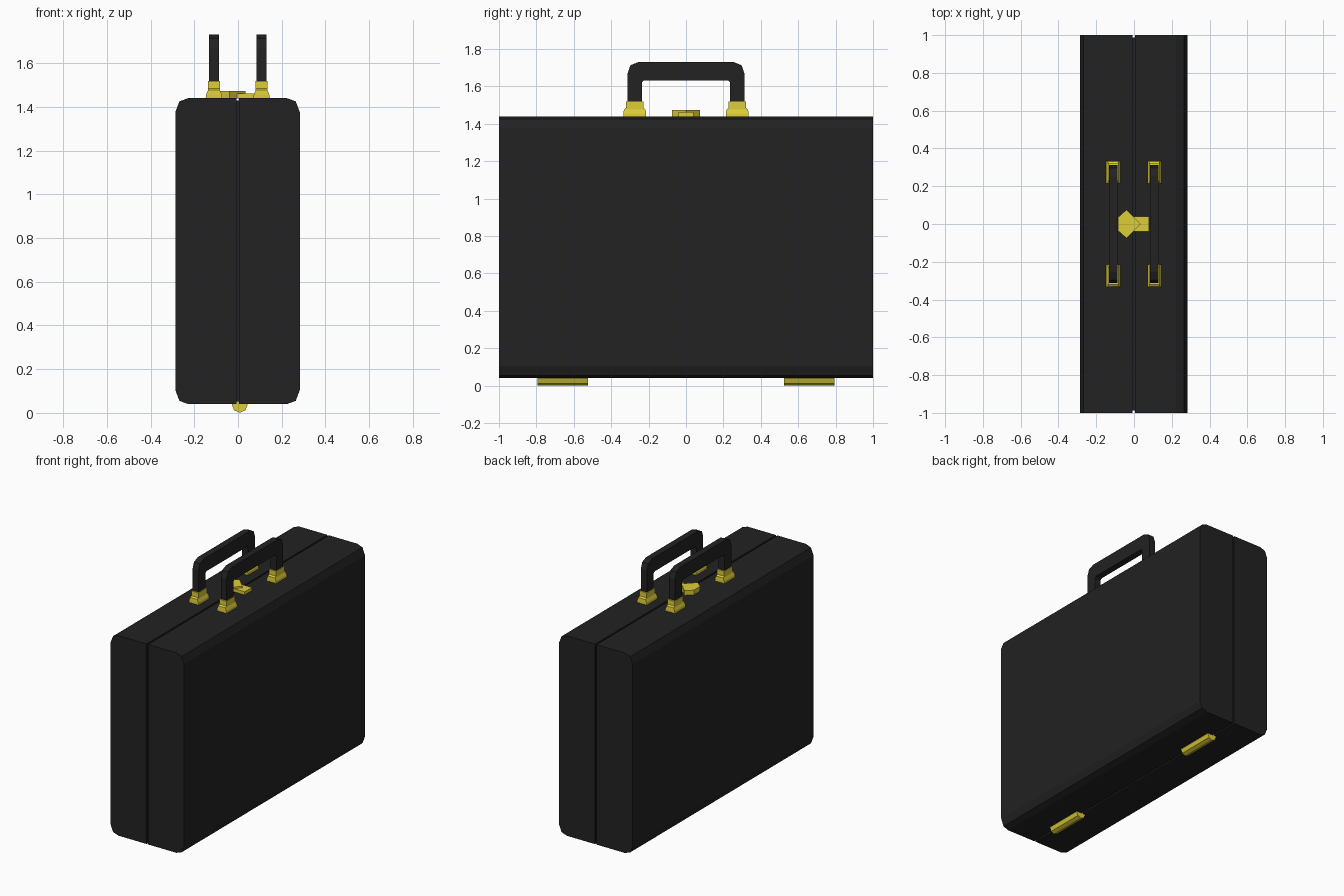
import bpy, bmesh, math
from mathutils import Vector

if "Cube" in bpy.data.objects:
    bpy.data.objects.remove(bpy.data.objects["Cube"])


def material(name, rgb):
    m = bpy.data.materials.new(name)
    m.diffuse_color = (*rgb, 1)
    m.use_nodes = True
    m.node_tree.nodes["Principled BSDF"].inputs["Base Color"].default_value = m.diffuse_color
    return m


BLACK = material("black_leather", (0.016, 0.016, 0.016))
GOLD = material("brass", (0.73, 0.61, 0.04))


def loft(name, rings, mat):
    """Skin a list of closed rings and cap both ends."""
    bm = bmesh.new()
    loops = [[bm.verts.new(p) for p in r] for r in rings]
    n = len(loops[0])
    for a, b in zip(loops, loops[1:]):
        for i in range(n):
            j = (i + 1) % n
            bm.faces.new((a[i], a[j], b[j], b[i]))
    bm.faces.new(loops[0])
    bm.faces.new(loops[-1])
    bmesh.ops.recalc_face_normals(bm, faces=bm.faces)
    me = bpy.data.meshes.new(name)
    bm.to_mesh(me)
    bm.free()
    me.materials.append(mat)
    ob = bpy.data.objects.new(name, me)
    bpy.context.collection.objects.link(ob)
    return ob


def prism(name, profile, lo, hi, axis, mat):
    """Extrude a 2D profile along x (yz), y (xz) or z (xy)."""
    def place(p, t):
        return {"x": (t, p[0], p[1]), "y": (p[0], t, p[1]),
                "z": (p[0], p[1], t)}[axis]
    return loft(name, [[place(p, t) for p in profile] for t in (lo, hi)], mat)


def rect(x0, x1, y0, y1):
    return [(x0, y0), (x1, y0), (x1, y1), (x0, y1)]


# Two case shells with softened outer edges, around a recessed seam
half = [(0.006, 0.04), (0.225, 0.04), (0.266, 0.055), (0.285, 0.105),
        (0.285, 1.375), (0.266, 1.425), (0.225, 1.44), (0.006, 1.44)]
for side, s in (("right", 1), ("left", -1)):
    prism(f"case_shell_{side}", [(s * x - 0.002, z) for x, z in half],
          -1, 1, "y", BLACK)
prism("seam_core", rect(-0.015, 0.015, 0.052, 1.428), -0.988, 0.988, "y", BLACK)

# Handles and their flared brackets
outer = [(0.312, 1.46), (0.312, 1.67), (0.297, 1.713), (0.255, 1.73)]
inner = [(0.225, 1.632), (0.236, 1.622), (0.236, 1.46)]
handle = (outer + [(-y, z) for y, z in reversed(outer)]
          + [(-y, z) for y, z in reversed(inner)] + inner)
bracket = [(0.038, 0.060, 1.438), (0.036, 0.060, 1.455), (0.027, 0.058, 1.476),
           (0.027, 0.047, 1.484), (0.027, 0.047, 1.518)]
for side, x in (("right", 0.108), ("left", -0.110)):
    prism(f"handle_{side}", handle, x - 0.023, x + 0.023, "x", BLACK)
    for end, y in (("back", 0.274), ("front", -0.274)):
        loft(f"handle_bracket_{side}_{end}",
             [[(px, py, z) for px, py in rect(x - w, x + w, y - d, y + d)]
              for w, d, z in bracket], GOLD)

# Clasp: receiving plate and pointed catch
prism("clasp_plate", rect(-0.01, 0.08, -0.04, 0.04), 1.438, 1.462, "z", GOLD)
catch = [(-0.085, 0.035), (-0.085, -0.035), (-0.04, -0.075),
         (0.035, 0), (-0.04, 0.075)]
prism("clasp_catch", catch, 1.438, 1.473, "z", GOLD)

# Hinge barrels under the case
octagon = [(0.008 + 0.036 * math.cos(math.tau * i / 8),
            0.037 + 0.036 * math.sin(math.tau * i / 8)) for i in range(8)]
for end, y in (("back", 0.66), ("front", -0.66)):
    prism(f"hinge_{end}", octagon, y - 0.135, y + 0.135, "y", GOLD)
